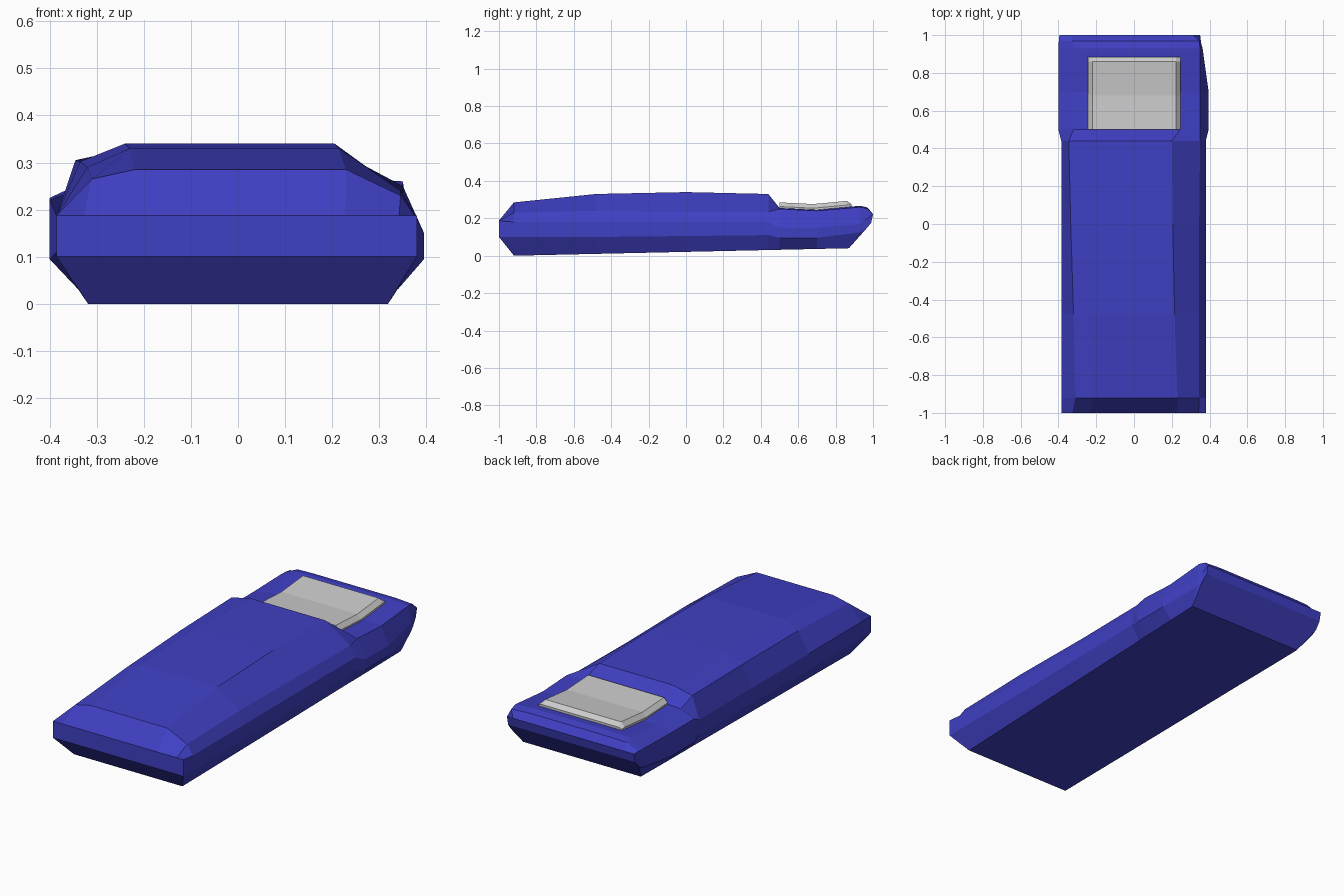
import bpy, bmesh

blue = bpy.data.materials.new("blue_casing")
blue.diffuse_color = (0.05, 0.05, 0.55, 1)


def finish(name, bm, mat=None):
    bmesh.ops.remove_doubles(bm, verts=bm.verts, dist=0.0005)
    bmesh.ops.recalc_face_normals(bm, faces=bm.faces)
    me = bpy.data.meshes.new(name)
    bm.to_mesh(me)
    bm.free()
    ob = bpy.data.objects.new(name, me)
    bpy.context.collection.objects.link(ob)
    if mat:
        me.materials.append(mat)
    return ob


def loft(rings):
    bm = bmesh.new()
    vs = [[bm.verts.new(p) for p in r] for r in rings]
    n = len(vs[0])
    for a, b in zip(vs, vs[1:]):
        for i in range(n):
            j = (i + 1) % n
            bm.faces.new((a[i], a[j], b[j], b[i]))
    bm.faces.new(vs[0])
    bm.faces.new(vs[-1][::-1])
    return bm


def section(y, base, low, left, right, top, y_base=None):
    # base: half width; left/right: side x, side z, shoulder x, shoulder z; top: x0, x1, z
    yb = y if y_base is None else y_base
    zb = 0.0223 * (yb + 0.92)
    lx, lz, lsx, lsz = left
    rx, rz, rsx, rsz = right
    t0, t1, tz = top
    return [(-base, yb, zb), (lx, y, low), (lx, y, lz), (lsx, y, lsz), (t0, y, tz),
            (t1, y, tz), (rsx, y, rsz), (rx, y, rz), (rx, y, low), (base, yb, zb)]


def end_ring(y, x0, x1, low, high, drop=0.0):
    xs = (x0, x0, x0, x0 * 0.85, x0 * 0.6, x1 * 0.6, x1 * 0.9, x1, x1, x1)
    zs = (low, low) + (high,) * 6 + (low, low)
    return [(x, y - (drop if z == low else 0), z) for x, z in zip(xs, zs)]


# Casing: long raised grip stepping down into the screen head
casing = loft([
    end_ring(-1.0, -0.385, 0.38, 0.10, 0.188),
    section(-0.92, 0.318, 0.10, (-0.385, 0.187, -0.31, 0.265), (0.380, 0.18, 0.345, 0.230), (-0.22, 0.23, 0.285)),
    section(-0.48, 0.325, 0.10, (-0.385, 0.187, -0.32, 0.290), (0.380, 0.18, 0.345, 0.240), (-0.23, 0.215, 0.33)),
    section(0.00, 0.332, 0.105, (-0.385, 0.187, -0.335, 0.302), (0.380, 0.18, 0.345, 0.235), (-0.24, 0.205, 0.34)),
    section(0.44, 0.338, 0.11, (-0.385, 0.187, -0.345, 0.305), (0.380, 0.18, 0.350, 0.235), (-0.23, 0.20, 0.33)),
    section(0.50, 0.340, 0.095, (-0.400, 0.220, -0.32, 0.250), (0.395, 0.15, 0.350, 0.250), (-0.24, 0.245, 0.255)),
    section(0.70, 0.343, 0.095, (-0.400, 0.220, -0.32, 0.240), (0.395, 0.15, 0.350, 0.240), (-0.24, 0.245, 0.245)),
    section(0.93, 0.345, 0.125, (-0.400, 0.225, -0.32, 0.262), (0.363, 0.17, 0.350, 0.260), (-0.24, 0.245, 0.267), 0.87),
    [(x, 0.97 if 0.2 < z else y, z) for x, y, z in
     section(0.96, 0.345, 0.14, (-0.398, 0.225, -0.33, 0.255), (0.355, 0.19, 0.345, 0.252), (-0.24, 0.245, 0.258), 0.871)],
    end_ring(1.0, -0.395, 0.35, 0.175, 0.222, 0.01),
])
finish("casing", casing, blue)

# Screen: bevelled, gently dished panel sitting on the head
screen_profile = [(0.50, 0.285), (0.68, 0.276), (0.86, 0.293), (0.885, 0.275)]
rings = []
for i, (y, z) in enumerate(screen_profile):
    inset = 0.005 if i == 3 else 0.022
    rings.append([(-0.243, y, 0.22), (-0.243, y, z - inset), (-0.243 + 0.022, y, z),
                  (0.245 - 0.022, y, z), (0.245, y, z - inset), (0.245, y, 0.22)])
finish("screen", loft(rings))
